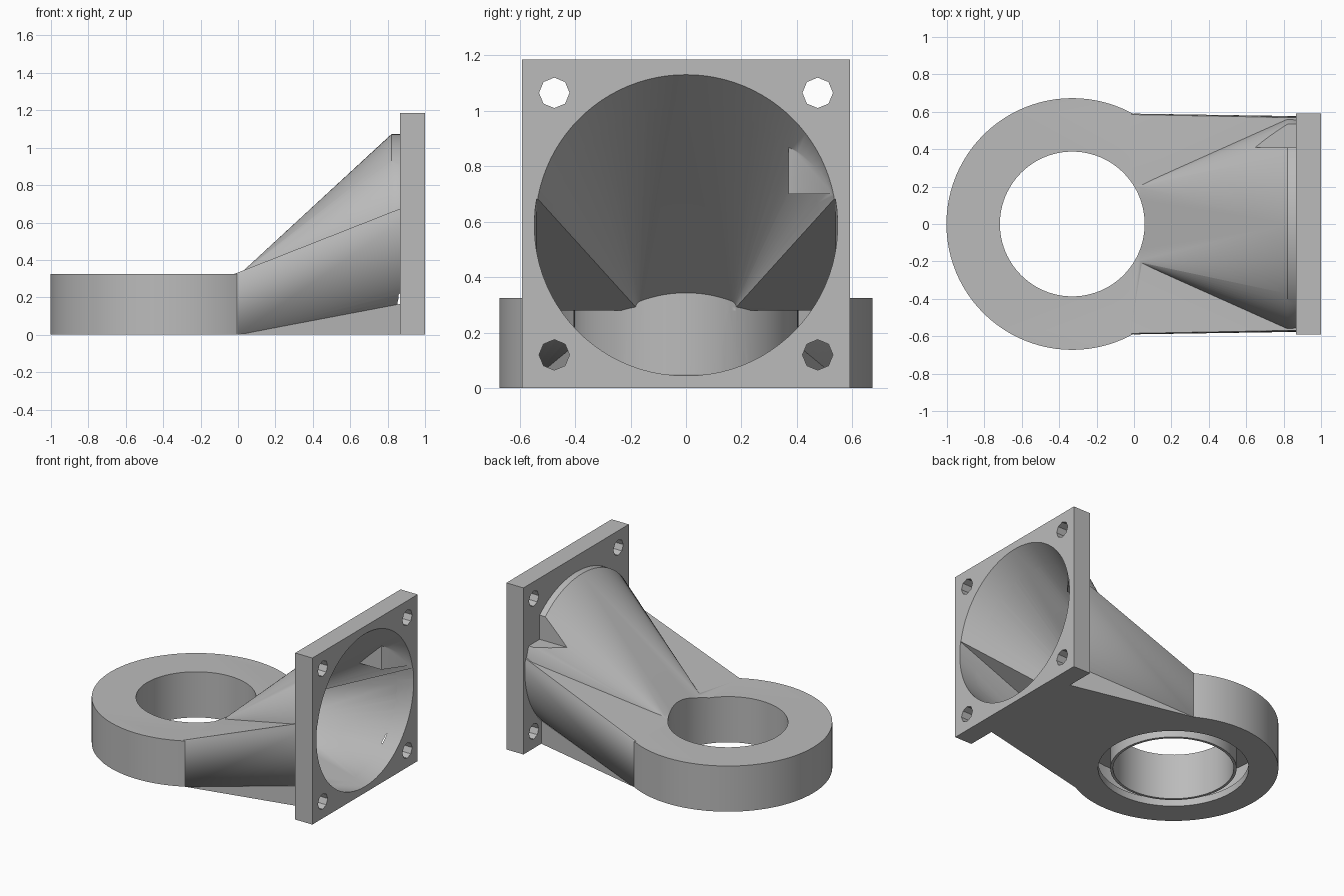
import bpy, bmesh, math
from mathutils import Matrix

cube = bpy.data.objects.get("Cube")
if cube:
    bpy.data.objects.remove(cube)

grey = bpy.data.materials.new("plain_grey")
grey.use_nodes = True
COLOUR = (0.5, 0.5, 0.5, 1)
grey.diffuse_color = COLOUR
grey.node_tree.nodes["Principled BSDF"].inputs["Base Color"].default_value = COLOUR

RING_X, RING_H, HOLE_R = -0.33, 0.325, 0.387
AXIS_Z = 0.592


def finish(name, bm):
    bmesh.ops.recalc_face_normals(bm, faces=bm.faces)
    mesh = bpy.data.meshes.new(name)
    bm.to_mesh(mesh)
    bm.free()
    mesh.materials.append(grey)
    ob = bpy.data.objects.new(name, mesh)
    bpy.context.collection.objects.link(ob)
    return ob


def hull(name, points):
    bm = bmesh.new()
    for p in points:
        bm.verts.new(p)
    bmesh.ops.convex_hull(bm, input=bm.verts)
    spare = [v for v in bm.verts if not v.link_faces]
    bmesh.ops.delete(bm, geom=spare, context='VERTS')
    return finish(name, bm)


def prism(name, outline, z0, z1):
    """Convex plan outline raised between two heights."""
    return hull(name, [(x, y, z) for x, y in outline for z in (z0, z1)])


def cylinder(name, radius, z0, z1, sides=96):
    bm = bmesh.new()
    bmesh.ops.create_cone(bm, cap_ends=True, segments=sides, radius1=radius,
                          radius2=radius, depth=z1 - z0,
                          matrix=Matrix.Translation((RING_X, 0, (z0 + z1) / 2)))
    return finish(name, bm)


def boolean(target, tool, operation='DIFFERENCE', keep=False):
    mod = target.modifiers.new("cut", 'BOOLEAN')
    mod.operation, mod.object, mod.solver = operation, tool, 'EXACT'
    bpy.context.view_layer.update()
    graph = bpy.context.evaluated_depsgraph_get()
    mesh = bpy.data.meshes.new_from_object(target.evaluated_get(graph))
    target.modifiers.clear()
    target.data = mesh
    if not keep:
        bpy.data.objects.remove(tool)


def arc(x, start, end, half_width, up, down, steps=48):
    """Part of an upright oval whose upper and lower heights differ."""
    points = []
    for i in range(steps + 1):
        a = math.radians(start + (end - start) * i / steps)
        s = math.sin(a)
        points.append((x, half_width * math.cos(a), AXIS_Z + s * (up if s > 0 else down)))
    return points


def slot(x, half_width, z0, z1):
    return [(x, y, z) for y in (-half_width, half_width) for z in (z0, z1)]


def tube(name, r0, r1, z0, z1):
    ob = cylinder(name, r1, z0, z1)
    boolean(ob, cylinder("core", r0, z0 - 0.1, z1 + 0.1))
    return ob


# Outer body: ring and broad lower funnel
body = cylinder("ring_and_funnel", 0.673, 0, RING_H)
lower = hull("lower_funnel", slot(0, 0.59, 0, RING_H) + slot(-0.02, 0.585, 0, RING_H)
             + arc(0.87, -190, 10, 0.577, 0.48, 0.575))
boolean(body, lower, 'UNION')

# Flat foot beneath the funnel
foot = hull("foot", slot(0.87, 0.39, 0, 0.165) + [(0, -0.589, 0), (0, 0.589, 0)])
boolean(body, foot, 'UNION')

# Upper funnel with a short collar against the plate
upper = hull("upper_funnel", slot(0.01, 0.2, 0.1, RING_H)
             + arc(0.82, 0, 180, 0.565, 0.48, 0.5) + arc(0.87, 0, 180, 0.565, 0.48, 0.5))
boolean(body, upper, 'UNION')

# Screw clearance notch high on the left side of the funnel
boolean(body, prism("notch", [(0.59, 0.41), (0.9, 0.41), (0.9, 0.8), (0.59, 0.8)], 0.75, 1.2))

# Mounting plate
plate = hull("mounting_plate", slot(0.865, 0.592, 0, 1.185) + slot(1, 0.592, 0, 1.185))

# Air passage from the round mouth, stopping short of the ring's inner wall
lower_air = hull("lower_air", slot(0, 0.54, 0.05, 0.28)
                 + arc(1.01, -190, 10, 0.547, 0.547, 0.547))
upper_air = hull("upper_air", slot(0, 0.17, 0.12, 0.28)
                 + arc(1.01, 0, 180, 0.547, 0.547, 0.547))
# Wall kept behind the clearance notch
pad = prism("pad", [(0.45, 0.37), (0.87, 0.37), (1.0, 0.55), (1.0, 0.8), (0.45, 0.8)], 0.7, 1.3)
boolean(upper_air, pad)
for air in (lower_air, upper_air):
    boolean(air, cylinder("core", 0.405, -0.2, 2))
    boolean(body, air, keep=True)
    boolean(plate, air)

# Hollow ring with an annular outlet underneath, and the central hole
boolean(body, tube("ring_channel", 0.405, 0.63, 0.05, 0.28))
boolean(body, tube("outlet_slit", 0.405, 0.483, -0.05, 0.1))
boolean(body, cylinder("central_hole", HOLE_R, -0.1, 1))

# Octagonal screw holes in the corners
for y in (-0.475, 0.475):
    for z in (0.12, 1.065):
        ring = [(x, y + 0.055 * math.cos(i * math.pi / 4), z + 0.055 * math.sin(i * math.pi / 4))
                for x in (0.8, 1.1) for i in range(8)]
        boolean(plate, hull("screw_hole", ring))

# Smooth curves, sharp edges
for ob in (body, plate):
    bpy.ops.object.select_all(action='DESELECT')
    ob.select_set(True)
    bpy.context.view_layer.objects.active = ob
    bpy.ops.object.shade_smooth_by_angle(angle=math.radians(35))
